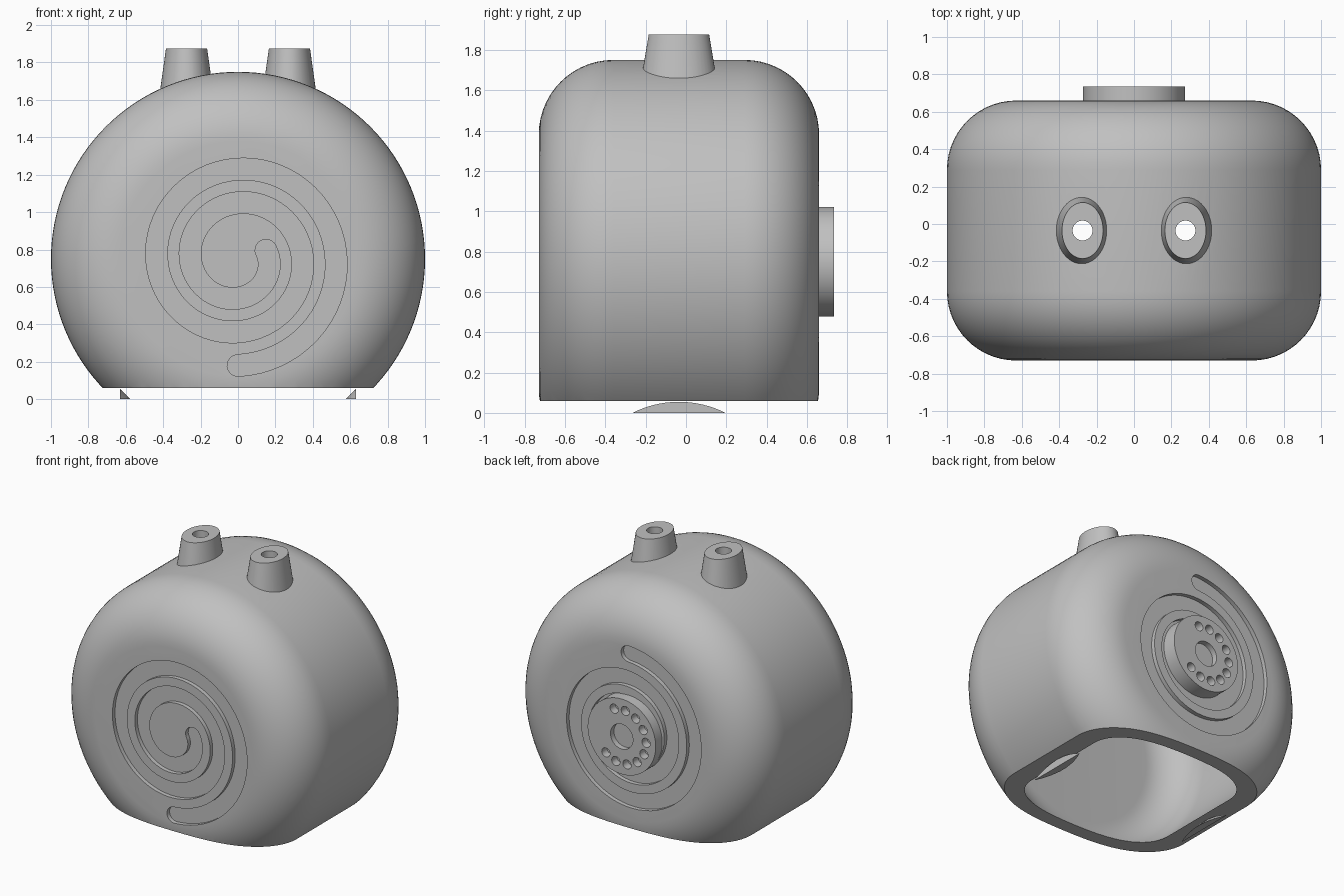
import bpy, bmesh, math
from math import sin, cos, pi, sqrt
from mathutils import Vector

old = bpy.data.objects.get("Cube")
if old:
    bpy.data.objects.remove(old, do_unlink=True)

grey = bpy.data.materials.new("plain_grey")
grey.use_nodes = True
colour = (0.53, 0.53, 0.53, 1)
grey.diffuse_color = colour
grey.node_tree.nodes["Principled BSDF"].inputs["Base Color"].default_value = colour

AXIS_Z = 0.75      # height of the drum axis
MID_Y = -0.035     # middle of the drum depth
FRONT, BACK = -0.73, 0.66


def loft(name, rings):
    """Closed solid through matching rings of points, capped at both ends."""
    bm = bmesh.new()
    loops = [[bm.verts.new(p) for p in ring] for ring in rings]
    n = len(loops[0])
    for a, b in zip(loops, loops[1:]):
        for i in range(n):
            j = (i + 1) % n
            bm.faces.new((a[i], a[j], b[j], b[i]))
    bm.faces.new(loops[0])
    bm.faces.new(loops[-1])
    bmesh.ops.recalc_face_normals(bm, faces=bm.faces)
    mesh = bpy.data.meshes.new(name)
    bm.to_mesh(mesh)
    bm.free()
    mesh.materials.append(grey)
    ob = bpy.data.objects.new(name, mesh)
    bpy.context.collection.objects.link(ob)
    return ob


def ring_y(r, y, x=0, z=AXIS_Z, n=32):
    return [(x + r * cos(2 * pi * i / n), y, z + r * sin(2 * pi * i / n)) for i in range(n)]


def ring_z(a, b, x, z, n=48):
    return [(x + a * cos(2 * pi * i / n), MID_Y + b * sin(2 * pi * i / n), z) for i in range(n)]


def drum(name, radius, y0, y1, fillet):
    """Drum along y with rounded rims."""
    steps = 14
    prof = []
    for i in range(steps + 1):
        t = pi / 2 * i / steps
        prof.append((radius - fillet + fillet * sin(t), y0 + fillet * (1 - cos(t))))
    back = [(r, y0 + y1 - y) for r, y in reversed(prof)]
    return loft(name, [ring_y(r, y, n=128) for r, y in prof + back])


def combine(target, tool, operation):
    """Apply a boolean and remove the tool."""
    mod = target.modifiers.new(operation, 'BOOLEAN')
    mod.operation = operation
    mod.solver = 'EXACT'
    mod.object = tool
    bpy.context.view_layer.update()
    deps = bpy.context.evaluated_depsgraph_get()
    mesh = bpy.data.meshes.new_from_object(target.evaluated_get(deps))
    target.modifiers.clear()
    target.data = mesh
    bpy.data.objects.remove(tool, do_unlink=True)


def smooth(ob):
    bpy.ops.object.select_all(action='DESELECT')
    ob.select_set(True)
    bpy.context.view_layer.objects.active = ob
    bpy.ops.object.shade_smooth_by_angle(angle=math.radians(30))


def spiral_cutter(y0, y1, flip):
    """Round-ended spiral band, turned half round the axis when flip is -1."""
    half = 0.058
    n = 150
    start, end = -0.3, 4.5 * pi
    path = []
    for i in range(n + 1):
        t = start + (end - start) * i / n
        r = 0.165 + 0.09 * t / pi
        path.append(Vector((r * cos(t), -r * sin(t))))
    tangents = [(path[min(i + 1, n)] - path[max(i - 1, 0)]).normalized() for i in range(n + 1)]
    normals = [Vector((-t.y, t.x)) for t in tangents]
    cap = [pi * k / 10 for k in range(1, 10)]
    outline = [p + m * half for p, m in zip(path, normals)]
    outline += [path[-1] + half * (normals[-1] * cos(a) + tangents[-1] * sin(a)) for a in cap]
    outline += [p - m * half for p, m in reversed(list(zip(path, normals)))]
    outline += [path[0] - half * (normals[0] * cos(a) + tangents[0] * sin(a)) for a in cap]
    return loft("groove_cutter", [[(flip * p.x, y, AXIS_Z + flip * p.y) for p in outline] for y in (y0, y1)])


# Rounded drum body with a flat open bottom
shell = drum("shell", 1.0, FRONT, BACK, 0.37)
base = [(-2, -2), (2, -2), (2, 2), (-2, 2)]
combine(shell, loft("base_cutter", [[(x, y, z) for x, y in base] for z in (-1, 0.06)]), 'DIFFERENCE')

# Two tapered oval spouts on top
for side in (-1, 1):
    x = side * 0.275
    spout = loft("spout", [ring_z(0.163, 0.213, x, 1.5), ring_z(0.11, 0.15, x, 1.875)])
    combine(shell, spout, 'UNION')

# Hollow inside and spout holes
combine(shell, drum("cavity", 0.9, FRONT + 0.1, BACK - 0.1, 0.27), 'DIFFERENCE')
for side in (-1, 1):
    x = side * 0.275
    combine(shell, loft("hole", [ring_z(0.053, 0.053, x, z) for z in (1.4, 2)]), 'DIFFERENCE')

# Spiral grooves on the front and back faces
DEPTH = 0.03
combine(shell, spiral_cutter(FRONT - 0.1, FRONT + DEPTH, 1), 'DIFFERENCE')
combine(shell, spiral_cutter(BACK - DEPTH, BACK + 0.1, -1), 'DIFFERENCE')
smooth(shell)

# Round dial on the back with a centre recess and ten finger holes
dial = loft("dial", [ring_y(0.272, y, n=96) for y in (BACK - 0.04, 0.735)])
combine(dial, loft("recess", [ring_y(0.09, y, n=48) for y in (0.695, 0.8)]), 'DIFFERENCE')
for k in range(10):
    a = math.radians(108 - 26.5 * k)
    x, z = -0.195 * cos(a), AXIS_Z + 0.195 * sin(a)
    combine(dial, loft("finger", [ring_y(0.033, y, x, z, 24) for y in (0.675, 0.8)]), 'DIFFERENCE')
smooth(dial)

# Small wedge-shaped clips under the open bottom
for side, name in ((-1, "right_clip"), (1, "left_clip")):
    rings = []
    for k in range(6):
        inset = 0.054 * k / 5
        drop, radius = 0.455, 0.51 - inset
        width = sqrt(radius ** 2 - drop ** 2)
        spread = math.atan2(width, drop)
        angles = [spread * (2 * i / 16 - 1) for i in range(17)]
        rings.append([(side * (0.63 - inset), MID_Y + radius * sin(a),
                       max(0, radius * cos(a) - drop)) for a in angles])
    smooth(loft(name, rings))
